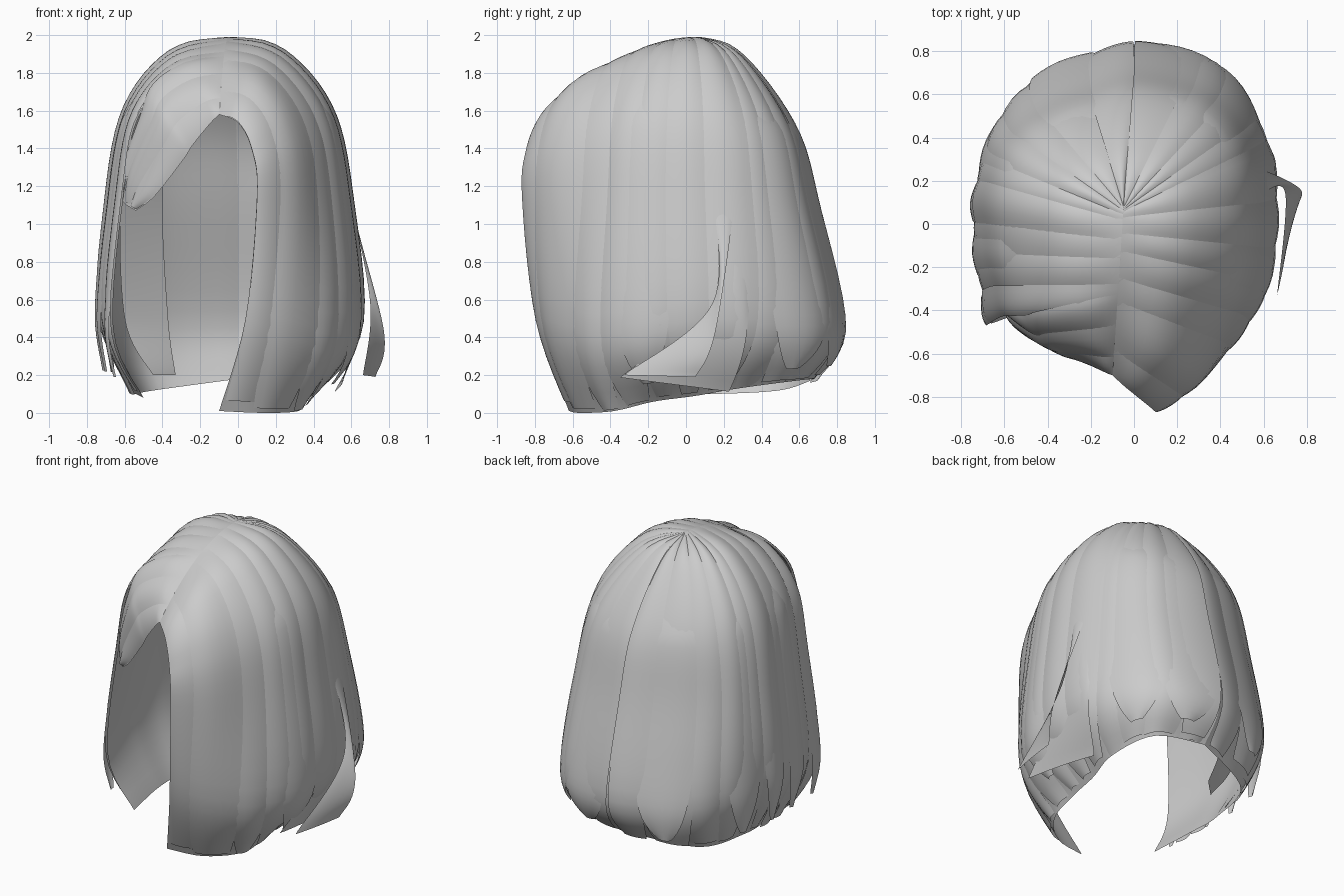
import bpy, math, random
from mathutils import Vector

random.seed(4)
if "Cube" in bpy.data.objects:
    bpy.data.objects.remove(bpy.data.objects["Cube"])

hair = bpy.data.materials.new("hair_grey")
hair.use_nodes = True
GREY = (0.6, 0.6, 0.6, 1)
hair.diffuse_color = GREY
hair.node_tree.nodes["Principled BSDF"].inputs["Base Color"].default_value = GREY

# Guide strands, front to back:
# root y on the parting, then cheek, flare and tip points, then crown flatness
LEFT = [
    (-.7, .1, -.86, 1.15, .04, -.79, .5, -.1, -.62, .01, .9),
    (-.5, .29, -.72, 1.15, .24, -.71, .45, .14, -.56, .0, .9),
    (-.3, .45, -.47, 1.15, .47, -.51, .4, .32, -.38, .01, 1),
    (-.12, .55, -.25, 1.15, .6, -.25, .4, .35, -.17, .06, 1),
    (.02, .58, .05, 1.15, .63, .07, .45, .37, .05, .09, 1),
    (.06, .53, .36, 1.15, .59, .4, .45, .41, .28, .13, 1.1),
    (.07, .34, .6, 1.1, .38, .72, .45, .32, .58, .17, 1.2),
    (.08, 0, .69, 1.1, 0, .83, .45, 0, .68, .18, 1.27)]
RIGHT = [
    (-.4, -.6, -.42, 1.2, -.66, -.46, .45, -.5, -.4, .08, .9),
    (-.15, -.67, -.12, 1.1, -.71, -.12, .5, -.54, -.1, .1, .93),
    (.02, -.67, .2, 1.1, -.7, .2, .5, -.54, .15, .1, .95),
    (.07, -.48, .5, 1.1, -.51, .61, .45, -.44, .5, .12, 1.12),
    (.08, 0, .69, 1.1, 0, .83, .45, 0, .68, .18, 1.27)]
BANG = [
    (-.7, -.29, -.61, 1.34, -.44, -.54, 1.15, -.54, -.47, 1.07, 1.8),
    (-.55, -.42, -.55, 1.5, -.55, -.46, 1.25, -.59, -.42, 1.1, 1.2),
    (-.32, -.52, -.42, 1.56, -.61, -.36, 1.3, -.63, -.32, 1.14, 1)]
INNER = [
    (0, -.4, .44, 1.15, -.37, .42, .5, -.33, .32, .2, 1),
    (0, -.62, .26, 1.2, -.6, .26, .5, -.45, .2, .2, 1)]
SWEPT = [
    (.02, .58, .17, 1.1, .64, .18, .62, .55, -.36, .19, 1),
    (.06, .54, .34, 1.1, .63, .32, .45, .5, .24, .11, 1.1)]
LOOSE = [
    (.03, .58, .14, 1.2, .7, .14, .58, .66, -.34, .2, 1),
    (.05, .56, .26, 1.2, .77, .16, .45, .73, .06, .19, 1)]


def spline(keys, t):
    """Smooth curve through equally spaced keys."""
    n = len(keys) - 1
    f = min(max(t, 0), 1) * n
    i = min(int(f), n - 1)
    f -= i
    a, b, c, d = (keys[min(max(i + k, 0), n)] for k in (-1, 0, 1, 2))
    return b + ((c - a) + ((a * 2 - b * 5 + c * 4 - d) + (b * 3 - a - c * 3 + d) * f) * f) * f / 2


def strand_point(guides, u, t):
    g = spline([Vector(s) for s in guides], u)
    back = .05 - g[0]
    root = Vector((-.05 - .065 * back, g[0], 1.99 - .73 * back * back))
    cheek, flare, tip = (Vector(g[k:k + 3]) for k in (1, 4, 7))
    keys = [root]
    for angle in (math.radians(28), math.radians(58)):
        s, c = math.sin(angle) ** g[10], math.cos(angle) ** g[10]
        keys.append(Vector((root.x + (cheek.x - root.x) * s,
                            root.y + (cheek.y - root.y) * s,
                            cheek.z + (root.z - cheek.z) * c)))
    return spline(keys + [cheek, flare, tip], t)


def sheet(name, guides, u0, u1, lift=0., arch=0., taper=0., start=0., end=1.,
          cols=6, rows=30, kick=0.):
    """A curved lock of hair covering u0 to u1 of the guide strands."""
    verts, faces = [], []
    for r in range(rows + 1):
        t = start + (end - start) * r / rows
        pinch = max(0, (r / rows - .65) / .35)
        width = (u1 - u0) * (1 - taper * pinch * pinch)
        for c in range(cols + 1):
            v = c / cols
            p = strand_point(guides, (u0 + u1) / 2 + (v - .5) * width, t)
            out = Vector((p.x, p.y, max(p.z - 1, 0))).normalized()
            rise = min(1, (t - start) * 8)
            bump = (lift + arch * math.sin(math.pi * v)) * rise + kick * pinch * pinch
            verts.append(p + out * bump)
    w = cols + 1
    for r in range(rows):
        for c in range(cols):
            q = (r * w + c, r * w + c + 1, (r + 1) * w + c + 1, (r + 1) * w + c)
            faces.append(q if guides in (LEFT, SWEPT, LOOSE) else q[::-1])
    mesh = bpy.data.meshes.new(name)
    mesh.from_pydata(verts, [], faces)
    mesh.materials.append(hair)
    mesh.shade_smooth()
    bpy.context.collection.objects.link(bpy.data.objects.new(name, mesh))


def locks(name, guides, count, u0=0., u1=1., low=.003, high=.018, kick=.02):
    """A row of overlapping locks with varied height, length and tip."""
    step = (u1 - u0) / count
    for i in range(count):
        a = max(u0 + step * (i - random.uniform(.05, .3)), u0)
        b = min(u0 + step * (i + 1 + random.uniform(.05, .3)), u1)
        sheet(f"{name}_{i + 1}", guides, a, b, random.uniform(low, high), .014,
              random.uniform(.2, .6), 0, random.uniform(.96, 1),
              kick=random.uniform(-.015, kick))


# Under layers closing the whole cap
sheet("left_under_layer", LEFT, 0, 1, cols=36)
sheet("right_under_layer", RIGHT, 0, 1, cols=30)

# Outer locks
locks("left_front_lock", LEFT, 4, 0, .45, kick=.005)
locks("left_side_lock", LEFT, 4, .42, .78)
locks("left_back_lock", LEFT, 3, .74, 1, kick=.04)
locks("right_side_lock", RIGHT, 5, 0, .6)
locks("right_back_lock", RIGHT, 4, .56, 1, kick=.04)
sheet("back_centre_lock", LEFT, .9, 1, .02, .008, .4, 0, .97)

# Swept fringe on the right of the parting
sheet("fringe_under_layer", BANG, 0, 1, cols=14)
locks("fringe_lock", BANG, 3, high=.01, kick=0)

# Lock hanging inside the right, and locks swept forward on the left
sheet("inner_right_lock", INNER, 0, 1, start=.55)
sheet("swept_left_lock", SWEPT, 0, 1, .012, .012, .1, .3)
sheet("loose_left_lock", LOOSE, 0, 1, 0, .006, .1, .5)

# Pointed locks flicking outwards near the hem
for side, guides, places in (("right", RIGHT, (.05, .24, .42, .58, .84)),
                             ("left", LEFT, (.44, .8, .92))):
    for i, u in enumerate(places):
        sheet(f"{side}_flicked_lock_{i + 1}", guides, max(u - .07, 0), u + .07,
              .012, .012, .8, .3, .92, kick=.08 if side == "right" else .04)
